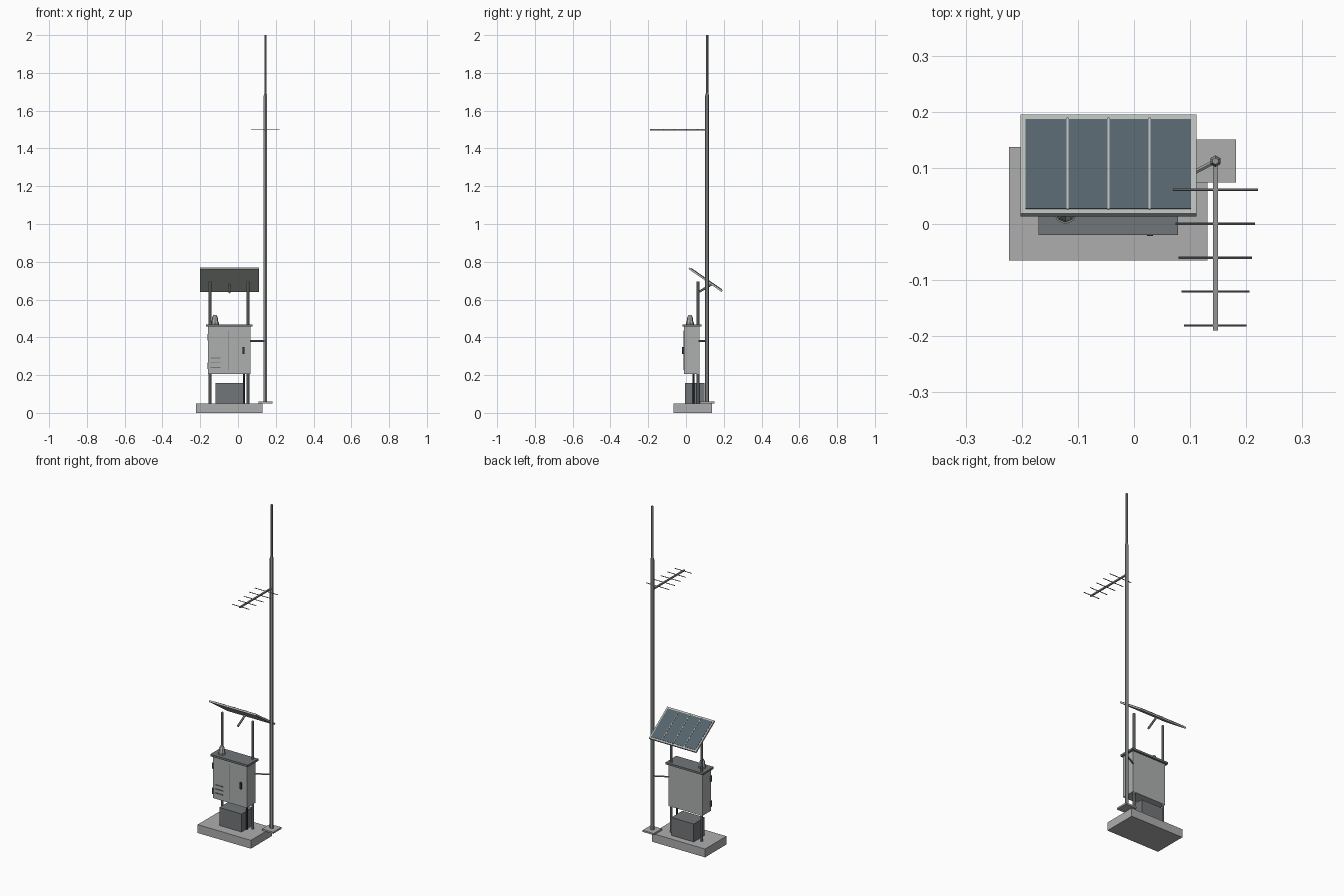
import bpy, bmesh, math
from mathutils import Vector, Matrix

if "Cube" in bpy.data.objects:
    bpy.data.objects.remove(bpy.data.objects["Cube"])


def mat(name, c):
    m = bpy.data.materials.new(name)
    m.diffuse_color = (*c, 1)
    m.use_nodes = True
    m.node_tree.nodes["Principled BSDF"].inputs["Base Color"].default_value = m.diffuse_color
    return m


CONCRETE = mat("concrete grey", (0.42, 0.42, 0.42))
STEEL = mat("galvanised steel", (0.30, 0.31, 0.31))
CABINET = mat("cabinet grey", (0.42, 0.43, 0.43))
DARK = mat("dark grey", (0.17, 0.18, 0.19))
BLACK = mat("black plastic", (0.04, 0.04, 0.045))
FRAME = mat("panel frame", (0.47, 0.50, 0.48))
CELL = mat("solar cell blue", (0.09, 0.125, 0.15))


def finish(name, bm, material, matrix=None):
    if matrix:
        bmesh.ops.transform(bm, matrix=matrix, verts=bm.verts)
    bmesh.ops.recalc_face_normals(bm, faces=bm.faces)
    me = bpy.data.meshes.new(name)
    bm.to_mesh(me)
    bm.free()
    me.materials.append(material)
    ob = bpy.data.objects.new(name, me)
    bpy.context.collection.objects.link(ob)
    return ob


def box(name, lo, hi, material, matrix=None):
    bm = bmesh.new()
    bmesh.ops.create_cube(bm, size=1)
    for v in bm.verts:
        v.co = Vector([(a + b) / 2 + (b - a) * c for a, b, c in zip(lo, hi, v.co)])
    return finish(name, bm, material, matrix)


def rod(name, a, b, r, material, sides=6, r2=None):
    a, b = Vector(a), Vector(b)
    d = b - a
    bm = bmesh.new()
    bmesh.ops.create_cone(bm, cap_ends=True, segments=sides, radius1=r,
                          radius2=r if r2 is None else r2, depth=d.length)
    rot = d.to_track_quat('Z', 'Y').to_matrix().to_4x4() if abs(d.z) < d.length * .999 else Matrix()
    return finish(name, bm, material, Matrix.Translation((a + b) / 2) @ rot)


# foundation and mast
box("base_slab", (-.2225, -.065, 0), (.131, .137, .05), CONCRETE)
box("mast_foot", (.108, .074, .05), (.182, .151, .06), CONCRETE)
MX, MY = .145, .112
rod("mast_lower", (MX, MY, .06), (MX, MY, 1.68), .0105, STEEL)
rod("mast_taper", (MX, MY, 1.68), (MX, MY, 1.695), .0105, STEEL, r2=.006)
rod("mast_upper", (MX, MY, 1.69), (MX, MY, 2), .006, STEEL)

# yagi antenna
box("antenna_boom", (MX - .0045, -.19, 1.495), (MX + .0045, MY, 1.503), STEEL)
for i in range(5):
    y, h = .061 - .0605 * i, .0757 - .005 * i
    rod("antenna_element_%d" % (i + 1), (MX - h, y, 1.499), (MX + h, y, 1.499), .0023, DARK)

# support posts and tie arm to the mast
for name, x in (("left_post", -.148), ("right_post", .053)):
    rod(name, (x, .063, .05), (x, .063, .695), .0075, STEEL, 8)
rod("mast_tie", (.053, .063, .381), (MX, MY, .381), .0045, STEEL)

# cabinet, roof and door details
box("cabinet_body", (-.158, -.011, .206), (.066, .071, .457), CABINET)
box("cabinet_roof", (-.17, -.0195, .457), (.078, .082, .469), DARK)
box("door_seam", (-.051, -.0125, .227), (-.0475, -.010, .436), DARK)
for i in range(3):
    z = .241 + .0245 * i
    box("vent_%d" % (i + 1), (-.145, -.014, z - .0025), (-.092, -.010, z + .0025), DARK)
box("door_handle", (.023, -.021, .312), (.034, -.010, .35), BLACK)
for i, z in enumerate((.25, .40)):
    box("hinge_%d" % (i + 1), (-.162, -.014, z - .018), (-.155, -.004, z + .018), DARK)

# beacon on the roof
C = (-.122, .021)
rod("beacon_base", (*C, .468), (*C, .478), .021, STEEL, 8)
rod("beacon_body", (*C, .478), (*C, .504), .018, FRAME, 8, .0155)
rod("beacon_cap", (*C, .504), (*C, .519), .0155, FRAME, 8, .008)

# battery box and cable
box("battery_box", (-.12, -.006, .05), (.028, .098, .158), DARK)
rod("cable", (.032, .04, .05), (.032, .04, .21), .005, BLACK)

# tilted solar panel
T = Matrix.Translation((-.0455, .104, .705)) @ Matrix.Rotation(math.radians(-34.7), 4, 'X')
W, L = .1565, .107
box("panel_frame", (-W, -L, -.005), (W, L, .005), FRAME, T)
box("panel_cells", (-W + .009, -L + .010, .004), (W - .009, L - .010, .0065), CELL, T)
for i in (-1, 0, 1):
    x = i * .0733
    box("panel_divider_%d" % (i + 2), (x - .0018, -L + .008, .004), (x + .0018, L - .008, .008), FRAME, T)
rod("panel_strut", (-.0455, .064, .638), (-.0455, .135, .680), .006, STEEL)
